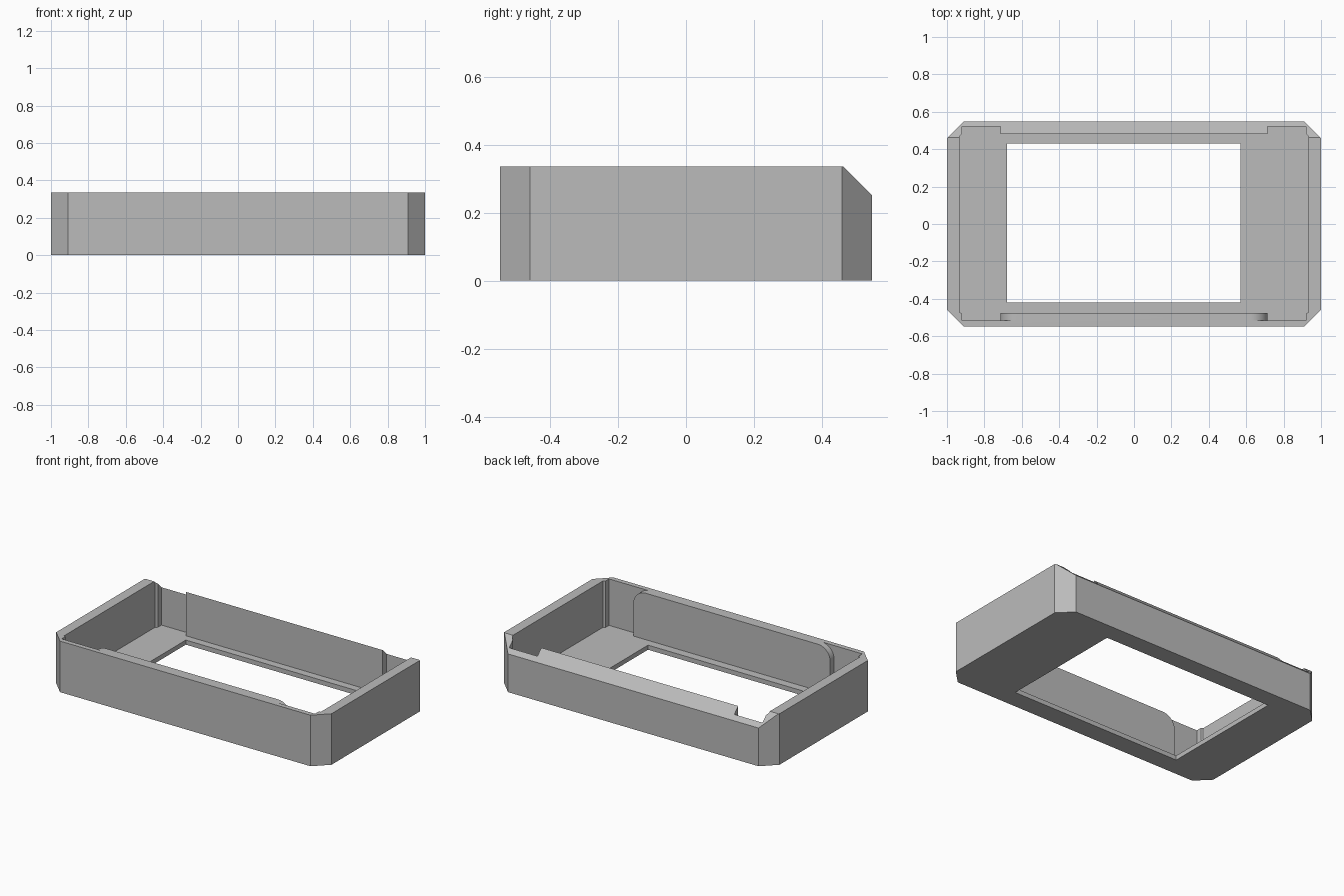
import bpy, bmesh, math
from mathutils import Vector

if "Cube" in bpy.data.objects:
    bpy.data.objects.remove(bpy.data.objects["Cube"], do_unlink=True)

HEIGHT, FLOOR = 0.335, 0.03

grey = bpy.data.materials.new("plain grey")
grey.use_nodes = True
grey.diffuse_color = (0.5, 0.5, 0.5, 1)
grey.node_tree.nodes["Principled BSDF"].inputs["Base Color"].default_value = (0.5, 0.5, 0.5, 1)


def prism(name, points, push):
    """Extrude a flat outline of 3D points along a vector."""
    mesh = bpy.data.meshes.new(name)
    bm = bmesh.new()
    face = bm.faces.new([bm.verts.new(p) for p in points])
    top = bmesh.ops.extrude_face_region(bm, geom=[face])["geom"]
    bmesh.ops.translate(bm, vec=Vector(push),
                        verts=[v for v in top if isinstance(v, bmesh.types.BMVert)])
    bmesh.ops.recalc_face_normals(bm, faces=bm.faces)
    bm.to_mesh(mesh)
    bm.free()
    mesh.materials.append(grey)
    obj = bpy.data.objects.new(name, mesh)
    bpy.context.collection.objects.link(obj)
    return obj


def combine(target, tool, operation):
    """Apply a boolean and discard the tool object."""
    mod = target.modifiers.new(tool.name, 'BOOLEAN')
    mod.operation, mod.object, mod.solver = operation, tool, 'EXACT'
    bpy.context.view_layer.objects.active = target
    bpy.ops.object.modifier_apply(modifier=mod.name)
    bpy.data.objects.remove(tool, do_unlink=True)


def both_sides(half):
    """Close a +x half outline by mirroring it across x."""
    return half + [(-x, y) for x, y in reversed(half)]


def upright(outline, z):
    return [(x, y, z) for x, y in outline]


# Outer block with cut corners
outer = both_sides([(0.91, -0.547), (1.0, -0.458), (1.0, 0.458), (0.91, 0.547)])
frame = prism("tray_frame", upright(outer, 0), (0, 0, HEIGHT))

# Hollow interior with small steps at the corners
inner = both_sides([(0.92, -0.515), (0.92, -0.478), (0.933, -0.472),
                    (0.933, 0.47), (0.92, 0.483), (0.92, 0.52)])
combine(frame, prism("cavity", upright(inner, FLOOR), (0, 0, 1)), 'DIFFERENCE')

# Off-centre window through the floor
window = [(-0.68, -0.42), (0.57, -0.42), (0.57, 0.43), (-0.68, 0.43)]
combine(frame, prism("window", upright(window, -0.1), (0, 0, 0.3)), 'DIFFERENCE')

# Front inner pad with rounded upper corners
W, R, STEPS = 0.715, 0.09, 10
arc = [(W - R + R * math.cos(a), HEIGHT - R + R * math.sin(a))
       for a in (i * math.pi / 2 / STEPS for i in range(STEPS + 1))]
pad = both_sides([(W, 0.015)] + arc)
combine(frame, prism("front_pad", [(x, -0.53, z) for x, z in pad], (0, 0.055, 0)), 'UNION')

# Back inner pad, straight ended
pad = both_sides([(W, 0.015), (W, HEIGHT)])
combine(frame, prism("back_pad", [(x, 0.48, z) for x, z in pad], (0, 0.055, 0)), 'UNION')

# Sloped cut along the upper back edge
wedge = [(0.363, 0.435), (0.663, 0.135), (0.663, 0.435)]
combine(frame, prism("back_slope", [(-1.2, y, z) for y, z in wedge], (2.4, 0, 0)), 'DIFFERENCE')

# Smooth only the rounded pad corners
frame.select_set(True)
bpy.context.view_layer.objects.active = frame
bpy.ops.object.shade_smooth_by_angle(angle=math.radians(20))
